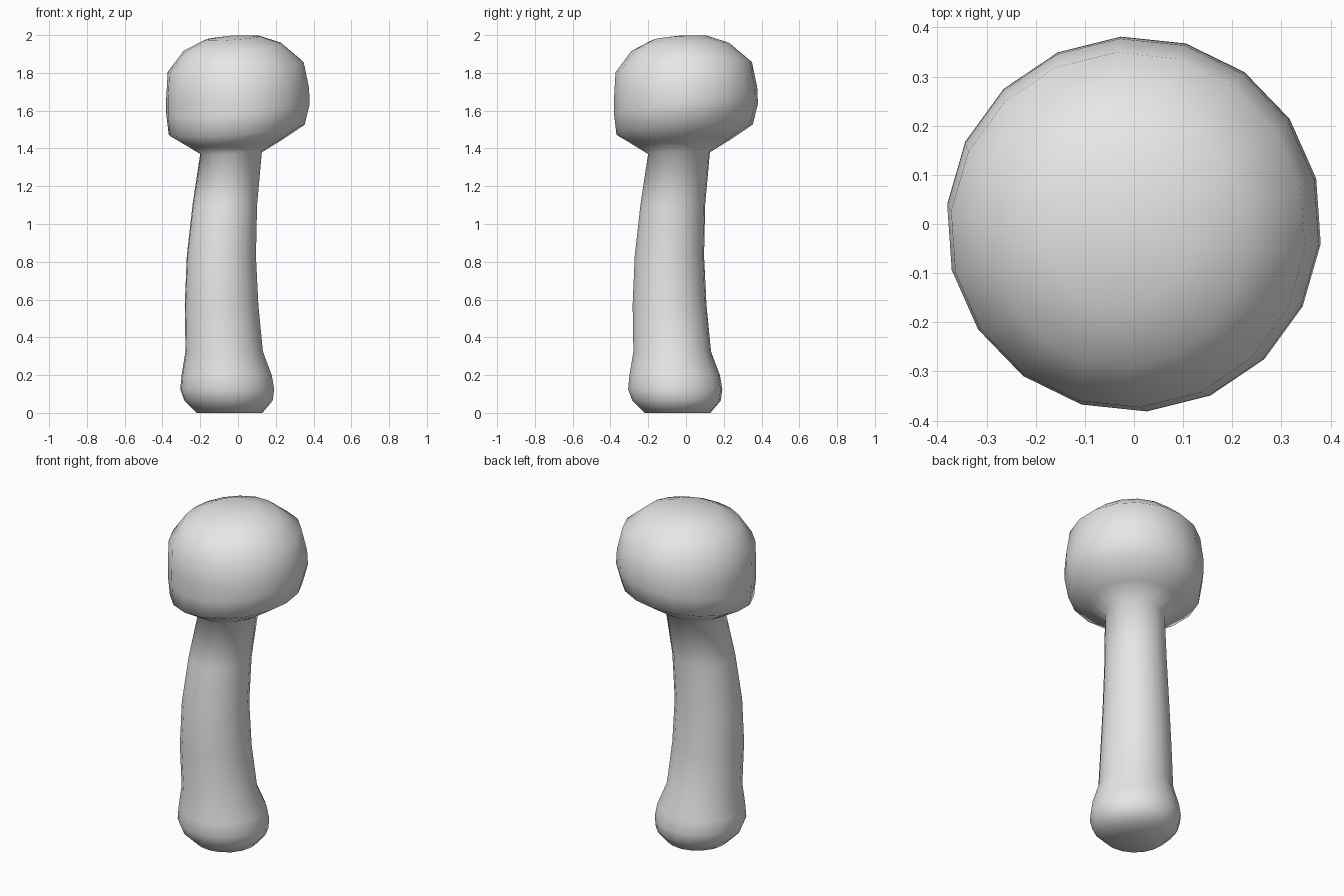
import bpy, bmesh, math

cube = bpy.data.objects.get("Cube")
if cube:
    bpy.data.objects.remove(cube, do_unlink=True)

# One plain grey for the whole body
grey = bpy.data.materials.new("plain grey")
grey.use_nodes = True
colour = (0.8, 0.8, 0.8, 1)
grey.diffuse_color = colour
grey.node_tree.nodes["Principled BSDF"].inputs["Base Color"].default_value = colour

SIDES = 18
TURN = math.radians(14)

# Each ring: height, axis offset along the x = y diagonal, radius, tilt slope
stem = [
    (0.0, -0.045, 0.175, 0),
    (0.065, -0.05, 0.235, 0),
    (0.125, -0.057, 0.25, 0),
    (0.2, -0.06, 0.24, 0),
    (0.325, -0.073, 0.206, 0),
    (0.57, -0.087, 0.196, 0),
    (0.83, -0.088, 0.184, 0),
    (1.1, -0.07, 0.172, 0.01),
    (1.375, -0.037, 0.164, 0.03),
]
cap = [
    (1.43, -0.022, 0.253, 0.06),
    (1.5, -0.007, 0.362, 0.08),
    (1.61, 0.0, 0.382, 0.08),
    (1.695, -0.002, 0.38, 0.08),
    (1.83, -0.012, 0.362, 0.08),
    (1.935, -0.028, 0.262, 0.08),
    (1.985, -0.03, 0.145, 0.07),
]


def add_ring(bm, z, shift, radius, slope):
    ring = []
    for i in range(SIDES):
        a = TURN + math.tau * i / SIDES
        x, y = radius * math.cos(a), radius * math.sin(a)
        ring.append(bm.verts.new((x + shift, y + shift, z + slope * (x + y))))
    return ring


def close_end(bm, ring, z, shift):
    tip = bm.verts.new((shift, shift, z))
    for i in range(SIDES):
        bm.faces.new((ring[i], ring[(i + 1) % SIDES], tip))


# Bowed stem flowing into the tilted round cap
bm = bmesh.new()
rings = [add_ring(bm, *r) for r in stem + cap]
for low, high in zip(rings, rings[1:]):
    for i in range(SIDES):
        j = (i + 1) % SIDES
        bm.faces.new((low[i], low[j], high[j], high[i]))
close_end(bm, rings[0], 0.0, stem[0][1])
close_end(bm, rings[-1], 1.998, cap[-1][1])
bmesh.ops.recalc_face_normals(bm, faces=bm.faces)
for face in bm.faces:
    face.smooth = True

mesh = bpy.data.meshes.new("stem_and_cap")
bm.to_mesh(mesh)
bm.free()
mesh.materials.append(grey)
body = bpy.data.objects.new("stem_and_cap", mesh)
bpy.context.collection.objects.link(body)
